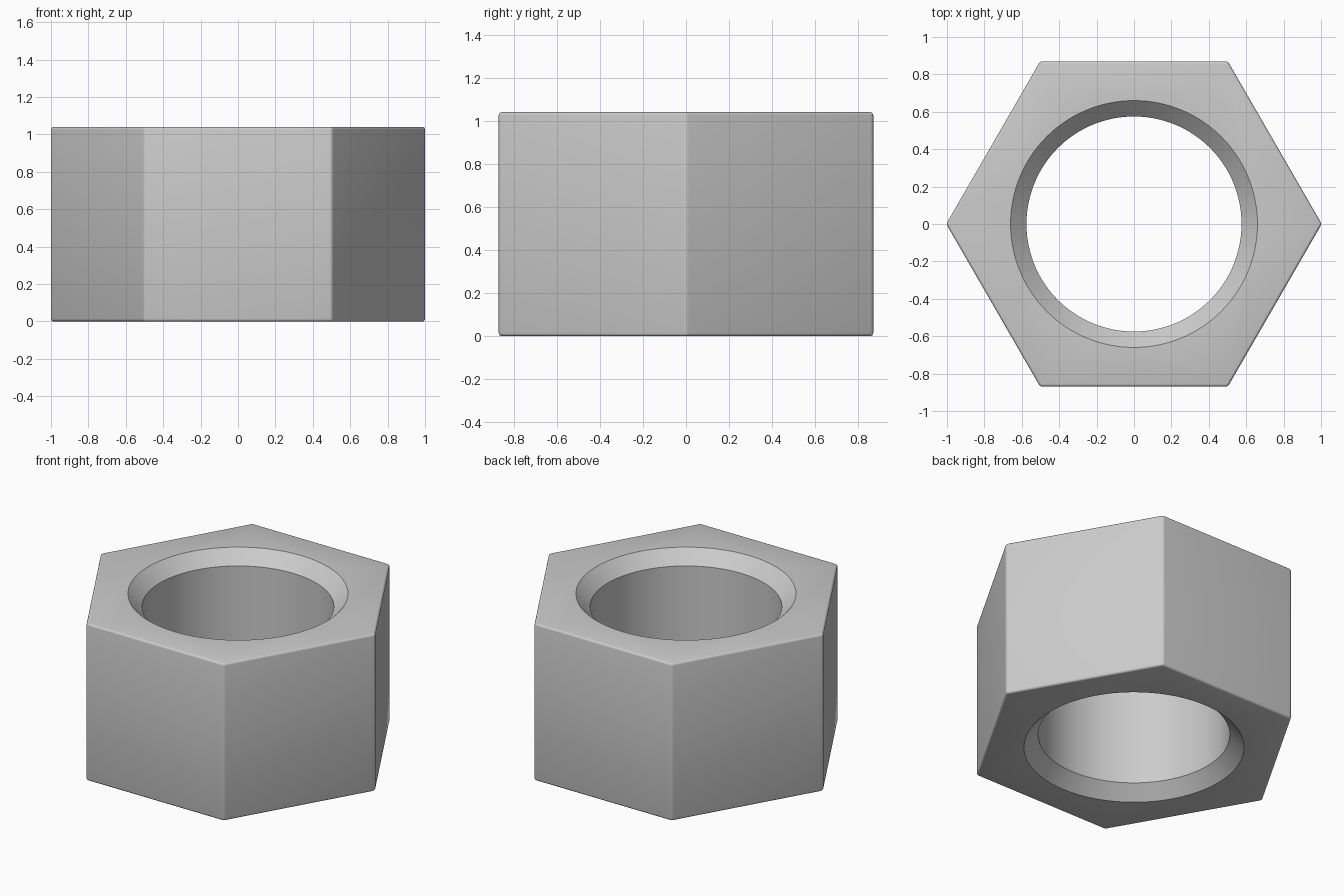
import bpy
import math

HEIGHT = 1.04
BORE, RIM = 0.575, 0.66        # bore radius and countersink radius
CHAMFER = RIM - BORE
ROUND = 0.014                  # softened outer edges

cube = bpy.data.objects.get("Cube")
if cube:
    bpy.data.objects.remove(cube, do_unlink=True)

steel = bpy.data.materials.new("grey_steel")
steel.use_nodes = True
colour = (0.6, 0.6, 0.6, 1)
steel.diffuse_color = colour
steel.node_tree.nodes["Principled BSDF"].inputs["Base Color"].default_value = colour


def lathe(name, profile, sides):
    """Closed solid of revolution from (radius, z) points, capped at both ends."""
    verts = [(r * math.cos(math.tau * i / sides), r * math.sin(math.tau * i / sides), z)
             for r, z in profile for i in range(sides)]
    faces = [(k * sides + i, k * sides + (i + 1) % sides,
              (k + 1) * sides + (i + 1) % sides, (k + 1) * sides + i)
             for k in range(len(profile) - 1) for i in range(sides)]
    faces.append(tuple(reversed(range(sides))))
    faces.append(tuple(range(len(verts) - sides, len(verts))))
    mesh = bpy.data.meshes.new(name)
    mesh.from_pydata(verts, [], faces)
    mesh.materials.append(steel)
    obj = bpy.data.objects.new(name, mesh)
    bpy.context.collection.objects.link(obj)
    return obj


# Hexagonal body with softened edges
body = lathe("hex_nut_body", [(1.004, 0), (1.004, HEIGHT)], 6)
bevel = body.modifiers.new("soft_edges", 'BEVEL')
bevel.width = ROUND
bevel.segments = 4

# Bore cutter, flared at both ends for the countersinks
over = 0.1
cutter = lathe("bore_cutter", [
    (RIM + over, -over), (BORE, CHAMFER),
    (BORE, HEIGHT - CHAMFER), (RIM + over, HEIGHT + over)], 128)
cutter.hide_render = True
bore = body.modifiers.new("bore", 'BOOLEAN')
bore.operation = 'DIFFERENCE'
bore.solver = 'EXACT'
bore.object = cutter

# Apply the cut, then shade smooth with sharp chamfer edges
bpy.ops.object.select_all(action='DESELECT')
body.select_set(True)
bpy.context.view_layer.objects.active = body
for name in ("soft_edges", "bore"):
    bpy.ops.object.modifier_apply(modifier=name)
bpy.data.objects.remove(cutter, do_unlink=True)
bpy.ops.object.shade_smooth_by_angle(angle=math.radians(30))
